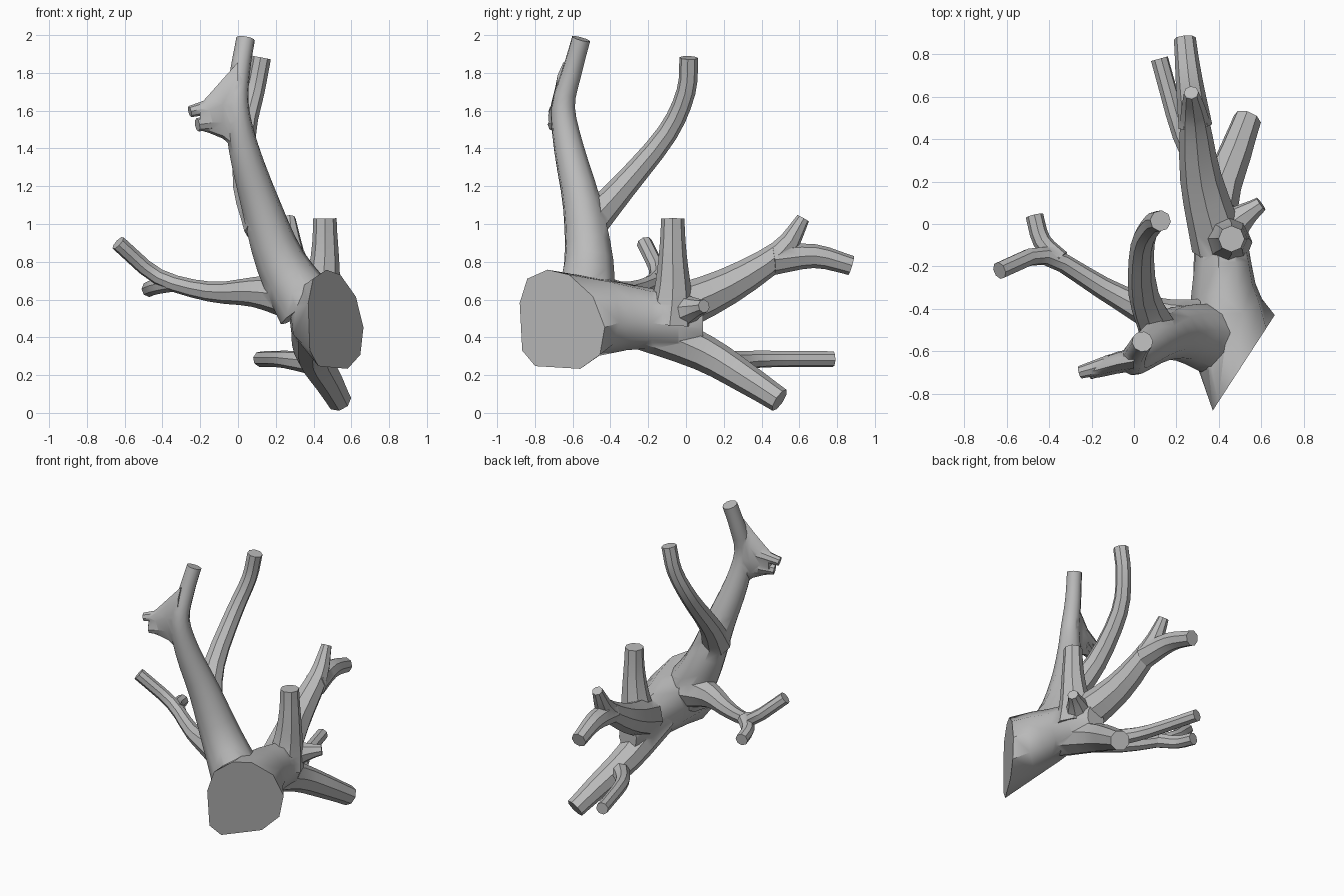
import bpy, bmesh, math
from mathutils import Vector

cube = bpy.data.objects.get("Cube")
if cube:
    bpy.data.objects.remove(cube, do_unlink=True)

grey = bpy.data.materials.new("plain_grey")
grey.use_nodes = True
grey.diffuse_color = (0.5, 0.5, 0.5, 1)
bsdf = next(n for n in grey.node_tree.nodes if n.type == 'BSDF_PRINCIPLED')
bsdf.inputs["Base Color"].default_value = (0.5, 0.5, 0.5, 1)


def loft(name, rings):
    """Skin a list of equal-sized rings and close both ends."""
    bm = bmesh.new()
    loops = [[bm.verts.new(p) for p in ring] for ring in rings]
    n = len(loops[0])
    for a, b in zip(loops, loops[1:]):
        for i in range(n):
            j = (i + 1) % n
            bm.faces.new((a[i], a[j], b[j], b[i]))
    bm.faces.new(loops[0])
    bm.faces.new(loops[-1])
    bmesh.ops.recalc_face_normals(bm, faces=bm.faces[:])
    mesh = bpy.data.meshes.new(name)
    bm.to_mesh(mesh)
    bm.free()
    obj = bpy.data.objects.new(name, mesh)
    bpy.context.scene.collection.objects.link(obj)
    return obj


def fuse(limb):
    """Union a limb into the trunk."""
    mod = trunk.modifiers.new("join", 'BOOLEAN')
    mod.operation = 'UNION'
    mod.solver = 'EXACT'
    mod.object = limb
    bpy.ops.object.modifier_apply(modifier=mod.name)
    bpy.data.objects.remove(limb, do_unlink=True)


def upright_ring(x, y, z, rx, rz, yaw, cut=False):
    """Upright ellipse turned by yaw; the cut is squared on one side, leaning on the other."""
    ring = []
    for i in range(10):
        a = math.radians(135 - 36 * i)
        c, s = math.cos(a), math.sin(a)
        if cut and c < 0:
            c = -abs(c) ** 0.6
            s = math.copysign(abs(s) ** 0.6, s)
        elif cut:
            c -= 0.3 * s
        turn = math.radians(yaw)
        ring.append((x + rx * c * math.cos(turn), y + rx * c * math.sin(turn), z + rz * s))
    return ring


def smooth_path(points, steps=3):
    """Catmull-Rom curve through the points."""
    p = [Vector(q) for q in points]
    p = [2 * p[0] - p[1]] + p + [2 * p[-1] - p[-2]]
    out = []
    for a, b, c, d in zip(p, p[1:], p[2:], p[3:]):
        for k in range(steps):
            t = k / steps
            out.append(0.5 * (2 * b + (c - a) * t + (2 * a - 5 * b + 4 * c - d) * t * t
                              + (3 * b - a - 3 * c + d) * t ** 3))
    return out + [p[-2]]


def branch(name, root, tip, *points, flare=2.0, sides=8):
    """Tube flaring from tip radius to root radius, fused into the trunk."""
    pos = smooth_path(points)
    last = len(pos) - 1
    tangent = (pos[1] - pos[0]).normalized()
    u = tangent.orthogonal().normalized()
    rings = []
    for i, centre in enumerate(pos):
        t = (pos[min(i + 1, last)] - pos[max(i - 1, 0)]).normalized()
        u = tangent.rotation_difference(t) @ u
        tangent = t
        v = t.cross(u)
        r = tip + (root - tip) * (1 - i / last) ** flare
        rings.append([centre + r * (u * math.cos(a) + v * math.sin(a))
                      for a in (math.tau * k / sides for k in range(sides))])
    fuse(loft(name, rings))


# Trunk: broad slanted cut narrowing into the rear body
trunk = loft("branching_trunk", [
    upright_ring(.515, -.66, .495, .265, .265, 57, cut=True),
    upright_ring(.44, -.48, .51, .21, .21, 38),
    upright_ring(.42, -.32, .51, .16, .18, 15),
    upright_ring(.42, -.18, .50, .135, .16, 0),
    upright_ring(.41, -.04, .48, .12, .155, 0),
    upright_ring(.40, .09, .46, .07, .10, 0)])
bpy.ops.object.select_all(action='DESELECT')
bpy.context.view_layer.objects.active = trunk
trunk.select_set(True)

# Tall front branch
branch("tall_branch", .17, .05, (.37, -.54, .56), (.225, -.515, .8), (.12, -.55, 1.1),
       (.03, -.62, 1.4), (-.005, -.65, 1.62), (.01, -.605, 1.8), (.04, -.555, 1.98), sides=10)

# Thin web and two spurs on the tall branch
fuse(loft("tall_web", [
    upright_ring(0, -.64, 1.62, .055, .24, 90),
    upright_ring(-.08, -.655, 1.61, .052, .16, 90),
    upright_ring(-.15, -.675, 1.585, .047, .105, 90),
    upright_ring(-.20, -.69, 1.565, .04, .07, 90)]))
branch("tall_spur_upper", .045, .03, (-.11, -.66, 1.63), (-.255, -.70, 1.595), flare=1)
branch("tall_spur_lower", .045, .035, (-.12, -.663, 1.54), (-.215, -.70, 1.525), flare=1)

# Curved branch leaning backward
branch("curved_branch", .1, .05, (.13, -.53, .98), (.045, -.33, 1.2), (.04, -.1, 1.48),
       (.09, 0, 1.7), (.125, .015, 1.88), flare=3)

# Side arm and its fork
branch("side_arm", .13, .042, (.28, -.48, .62), (.08, -.42, .64), (-.15, -.3, .642),
       (-.42, -.15, .72), (-.635, -.22, .9), flare=3)
branch("side_arm_fork", .05, .042, (-.35, -.17, .69), (-.435, -.08, .67), (-.47, .04, .655))

# Upright branch and small spur
branch("upright_branch", .135, .062, (.425, -.085, .48), (.445, -.07, .64), (.46, -.07, .83),
       (.46, -.07, 1.03), flare=1.6)
branch("small_spur", .11, .036, (.42, -.05, .53), (.51, .03, .55), (.6, .095, .565), flare=1.3)

# Rear branch rising to a knob, with a side tip
branch("rear_branch", .13, .035, (.4, -.1, .53), (.315, .22, .67), (.285, .5, .85),
       (.27, .62, 1.03), flare=1)
branch("rear_tip", .08, .052, (.29, .46, .81), (.26, .68, .83), (.24, .875, .78), flare=1.3)

# Lower branch and its fork
branch("lower_branch", .12, .067, (.4, -.25, .46), (.395, .09, .32), (.475, .33, .175),
       (.535, .495, .067), flare=1.3)
branch("lower_fork", .07, .042, (.42, .17, .265), (.32, .27, .275), (.225, .42, .285),
       (.12, .78, .285))

trunk.data.materials.clear()
trunk.data.materials.append(grey)
for face in trunk.data.polygons:
    face.material_index = 0
bpy.ops.object.shade_smooth_by_angle(angle=math.radians(40))
